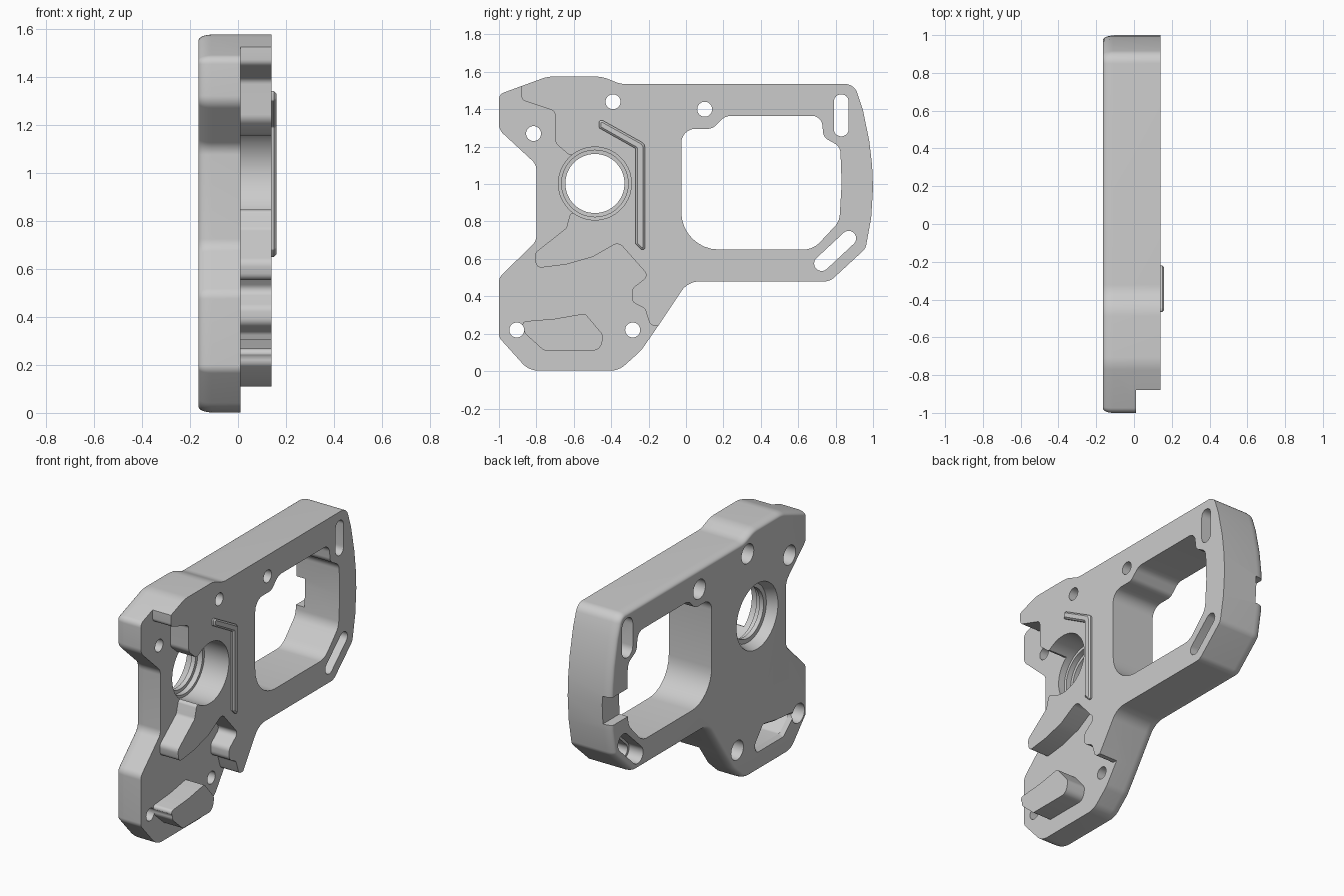
import bpy, bmesh, math
from mathutils import Vector

cube = bpy.data.objects.get("Cube")
if cube:
    bpy.data.objects.remove(cube)

BACK, STEP, FACE, TOP = -0.165, 0.01, 0.14, 0.16

grey = bpy.data.materials.new("machined_grey")
grey.use_nodes = True
grey.diffuse_color = (0.6, 0.6, 0.6, 1)
grey.node_tree.nodes["Principled BSDF"].inputs["Base Color"].default_value = grey.diffuse_color


def rounded(corners, steps=8):
    """Closed (y, z) polygon; a third number in a corner is its fillet radius."""
    out = []
    n = len(corners)
    for i, c in enumerate(corners):
        p = Vector(c[:2])
        if len(c) < 3:
            out.append(p)
            continue
        a = Vector(corners[i - 1][:2]) - p
        b = Vector(corners[(i + 1) % n][:2]) - p
        half = a.angle(b) / 2
        t = min(c[2] / math.tan(half), a.length * 0.45, b.length * 0.45)
        r = t * math.tan(half)
        centre = p + (a.normalized() + b.normalized()).normalized() * (r / math.sin(half))
        u = p + a.normalized() * t - centre
        v = p + b.normalized() * t - centre
        sweep = u.angle(v)
        for k in range(steps + 1):
            f = k / steps
            out.append(centre + (u * math.sin((1 - f) * sweep) + v * math.sin(f * sweep)) / math.sin(sweep))
    return out


def inset(ring, d):
    """Move a polygon inwards by d."""
    n = len(ring)
    area = sum(ring[i - 1].cross(ring[i]) for i in range(n))
    s = 1 if area > 0 else -1
    out = []
    for i, p in enumerate(ring):
        e1 = (p - ring[i - 1]).normalized()
        e2 = (ring[(i + 1) % n] - p).normalized()
        n1, n2 = Vector((-e1.y, e1.x)) * s, Vector((-e2.y, e2.x)) * s
        out.append(p + (n1 + n2) * (d / max(0.3, 1 + n1.dot(n2))))
    return out


def shrink(corners, d):
    """Inset a corner list before its corners are rounded."""
    moved = inset([Vector(c[:2]) for c in corners], d)
    return [(p.x, p.y, *c[2:]) for p, c in zip(moved, corners)]


def circle(centre, r, n):
    turns = [2 * math.pi * k / n for k in range(n)]
    return [Vector(centre) + Vector((math.cos(t), math.sin(t))) * r for t in turns]


def capsule(a, b, r, n=12):
    """Slot outline around a segment."""
    a, b = Vector(a), Vector(b)
    base = math.atan2(b.y - a.y, b.x - a.x) - math.pi / 2
    out = []
    for end, start in ((b, base), (a, base + math.pi)):
        for k in range(n):
            t = start + math.pi * k / (n - 1)
            out.append(end + Vector((math.cos(t), math.sin(t))) * r)
    return out


def loft(name, sections):
    """Solid through (x, ring) sections."""
    bm = bmesh.new()
    rings = [[bm.verts.new((x, p.x, p.y)) for p in ring] for x, ring in sections]
    n = len(rings[0])
    for lo, hi in zip(rings, rings[1:]):
        for i in range(n):
            bm.faces.new((lo[i - 1], lo[i], hi[i], hi[i - 1]))
    bm.faces.new(rings[0])
    bm.faces.new(rings[-1])
    bmesh.ops.recalc_face_normals(bm, faces=bm.faces)
    if bm.calc_volume(signed=True) < 0:
        bmesh.ops.reverse_faces(bm, faces=bm.faces)
    me = bpy.data.meshes.new(name)
    bm.to_mesh(me)
    bm.free()
    me.materials.append(grey)
    ob = bpy.data.objects.new(name, me)
    bpy.context.collection.objects.link(ob)
    return ob


def volume(me):
    bm = bmesh.new()
    bm.from_mesh(me)
    v = bm.calc_volume(signed=True)
    bm.free()
    return v


def combine(target, tool, operation="DIFFERENCE"):
    """Boolean that keeps the first solver result with a plausible volume."""
    before = volume(target.data)
    low, high = (0.4, 1.001) if operation == "DIFFERENCE" else (0.999, 1.4)
    mod = target.modifiers.new("combine", "BOOLEAN")
    mod.operation, mod.object = operation, tool
    result = None
    for solver in ("MANIFOLD", "EXACT", "FLOAT"):
        mod.solver = solver
        deps = bpy.context.evaluated_depsgraph_get()
        me = bpy.data.meshes.new_from_object(target.evaluated_get(deps))
        if low * before < volume(me) < high * before:
            result = me
            break
    target.modifiers.remove(mod)
    if result:
        target.data = result
    bpy.data.objects.remove(tool)


# Frame outline with a rounded back edge
outline = rounded([
    (-1, 1.48, .04), (-.74, 1.575, .2), (-.45, 1.575, .2), (-.35, 1.535, .15),
    (.90, 1.535, .07), (.945, 1.4), (.98, 1.23), (.995, 1.1), (1, .98), (.99, .82),
    (.96, .655, .06), (.77, .48, .07), (.01, .48, .12), (-.15, .24), (-.24, .11, .15),
    (-.36, .002, .12), (-.84, .002, .12), (-1, .18, .05), (-1, .5, .06),
    (-.8, .695, .07), (-.8, 1.105, .07), (-1, 1.29, .07)])
edge = []
for k in range(7):
    t = k / 6 * math.pi / 2
    edge.append((BACK + .055 * (1 - math.cos(t)), inset(outline, .025 * (1 - math.sin(t)))))
frame = loft("frame", edge + [(FACE, outline)])

# Lowered area on the right face, running through the bore
lowered = rounded([
    (-.88, 1.8), (-.88, 1.45, .03), (-.70, 1.39, .03), (-.70, 1.22, .05), (-.63, 1.16, .02),
    (-.5, 1.12), (-.5, .88), (-.62, .84, .02), (-.64, .765, .03), (-.81, .63, .04),
    (-.80, .55, .03), (-.64, .57), (-.5, .61), (-.36, .69, .04), (-.20, .51, .03),
    (-.29, .44, .04), (-.29, .37, .04), (-.22, .335, .03), (-.19, .243, .03), (-.1, .243),
    (-.1, -.2), (-1.2, -.2), (-1.2, 1.8)], 5)
combine(frame, loft("lowered_cutter", [(STEP, lowered), (FACE + .1, lowered)]))

# Raised boss, hollow from behind
boss = [(-.88, .265, .02), (-.86, .20, .03), (-.76, .11, .03), (-.46, .11, .05),
        (-.44, .19, .04), (-.54, .308, .02), (-.7, .28)]
solid, mouth, hollow = [rounded(shrink(boss, d), 5) for d in (0, .018, .035)]
combine(frame, loft("boss", [(STEP - .03, solid), (FACE, solid)]), "UNION")
combine(frame, loft("boss_pocket_cutter", [(BACK - .02, mouth), (BACK, mouth), (BACK + .025, hollow),
                                           (STEP + .03, hollow)]))

# Large window
window = rounded([
    (-.025, 1.295, .1), (.14, 1.295, .06), (.21, 1.365, .08), (.725, 1.365, .08),
    (.735, 1.25, .05), (.825, 1.2, .06), (.832, 1.0), (.82, .8, .1), (.68, .65, .12),
    (-.025, .65, .2)])
combine(frame, loft("window_cutter", [(BACK - .1, window), (FACE + .1, window)]))


# Stepped bore: (x, radius) profile
def turned(name, centre, profile, n):
    return loft(name, [(x, circle(centre, r, n)) for x, r in profile])


combine(frame, turned("bore_cutter", (-.487, 1.003), [
    (BACK - .05, .21), (BACK, .21), (-.10, .185), (-.099, .158), (-.07, .158), (-.069, .178),
    (-.035, .178), (-.034, .195), (FACE + .1, .195)], 64))

# Bolt holes, counterbored from behind
for y, z in ((-.39, 1.44), (.10, 1.40), (-.815, 1.27), (-.905, .22), (-.285, .22)):
    combine(frame, turned("bolt_cutter", (y, z), [
        (BACK - .05, .062), (BACK + .1, .062), (BACK + .101, .04), (FACE + .1, .04)], 32))

# Adjustment slots, widened from behind
for a, b in (((.83, 1.295), (.83, 1.44)), ((.725, .575), (.87, .71))):
    wide, slim = capsule(a, b, .055), capsule(a, b, .04)
    combine(frame, loft("slot_cutter", [(BACK - .05, wide), (BACK + .1, wide),
                                        (BACK + .101, slim), (FACE + .1, slim)]))

# Notch across the rear rim
notch = rounded([(.78, .86), (1.1, .86), (1.1, 1.04), (.78, 1.04)])
combine(frame, loft("notch_cutter", [(BACK - .05, notch), (BACK + .06, notch)]))

# Bent rib on the right face
rib = [(-.465, 1.30, .01), (-.465, 1.34, .01), (-.445, 1.34, .01), (-.22, 1.215, .03),
       (-.22, .65, .01), (-.24, .65, .01), (-.27, .68, .01), (-.27, 1.19, .01)]
base, crest = rounded(rib, 4), rounded(shrink(rib, .01), 4)
rib_ob = loft("bent_rib", [(FACE - .01, base), (TOP - .01, base), (TOP, crest)])

# Smooth curved walls, keep edges sharp
bpy.ops.object.select_all(action="DESELECT")
for ob in (frame, rib_ob):
    ob.select_set(True)
bpy.context.view_layer.objects.active = frame
bpy.ops.object.shade_smooth_by_angle(angle=math.radians(30))
